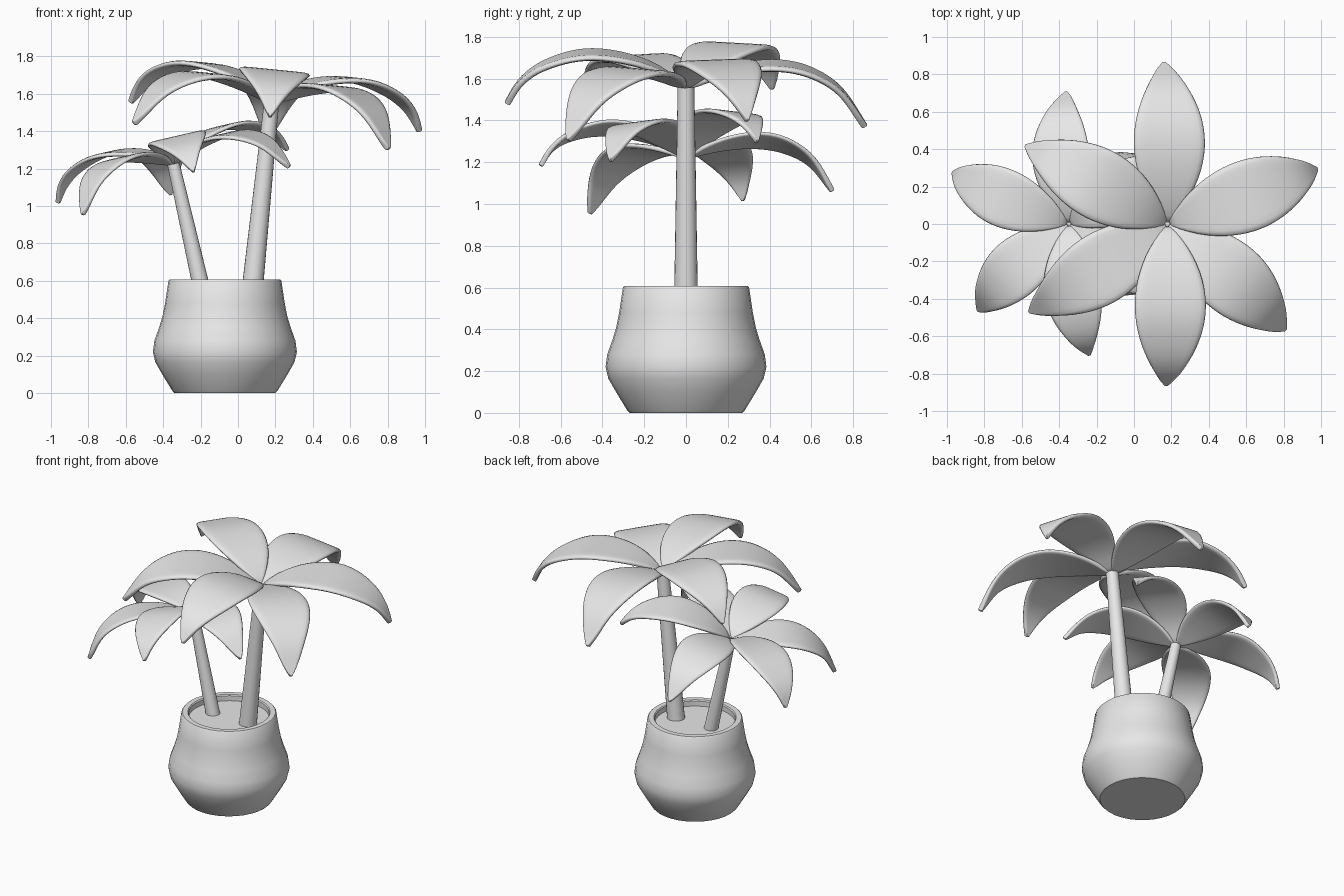
import bpy, bmesh, math
from mathutils import Vector, Matrix

cube = bpy.data.objects.get("Cube")
if cube:
    bpy.data.objects.remove(cube, do_unlink=True)

grey = bpy.data.materials.new("plain_grey")
grey.use_nodes = True
grey.diffuse_color = (0.8, 0.8, 0.8, 1)
grey.node_tree.nodes["Principled BSDF"].inputs["Base Color"].default_value = (0.8, 0.8, 0.8, 1)


def make_object(name, bm, angle=40):
    bmesh.ops.recalc_face_normals(bm, faces=bm.faces)
    mesh = bpy.data.meshes.new(name)
    bm.to_mesh(mesh)
    bm.free()
    mesh.materials.append(grey)
    obj = bpy.data.objects.new(name, mesh)
    bpy.context.collection.objects.link(obj)
    bpy.ops.object.select_all(action="DESELECT")
    obj.select_set(True)
    bpy.context.view_layer.objects.active = obj
    bpy.ops.object.shade_smooth_by_angle(angle=math.radians(angle))
    return obj


def lathe(name, profile, x, sides=32):
    """Spin a radius/height profile; both ends are capped."""
    bm = bmesh.new()
    rings = []
    for r, z in profile:
        rings.append([bm.verts.new((x + r * math.cos(2 * math.pi * i / sides),
                                    r * math.sin(2 * math.pi * i / sides), z))
                      for i in range(sides)])
    for low, high in zip(rings, rings[1:]):
        for i in range(sides):
            j = (i + 1) % sides
            bm.faces.new((low[i], low[j], high[j], high[i]))
    bm.faces.new(rings[0])
    bm.faces.new(rings[-1])
    return make_object(name, bm)


def trunk(name, base, top, r_base, r_top):
    axis = top - base
    bm = bmesh.new()
    bmesh.ops.create_cone(bm, cap_ends=True, segments=20, radius1=r_base,
                          radius2=r_top, depth=axis.length)
    turn = Vector((0, 0, 1)).rotation_difference(axis).to_matrix().to_4x4()
    bm.transform(Matrix.Translation((base + top) / 2) @ turn)
    return make_object(name, bm)


def spline(points, r):
    """Smooth height at distance r along a spine."""
    k = max(i for i in range(len(points) - 1) if points[i][0] <= r)

    def slope(i):
        a, b = points[max(i - 1, 0)], points[min(i + 1, len(points) - 1)]
        return (b[1] - a[1]) / (b[0] - a[0])
    (r0, z0), (r1, z1) = points[k], points[k + 1]
    d = r1 - r0
    t = (r - r0) / d
    return (z0 * (1 + 2 * t) * (1 - t) ** 2 + z1 * t * t * (3 - 2 * t)
            + d * t * (1 - t) * (slope(k) * (1 - t) - slope(k + 1) * t))


# Spines of the raised and the drooping leaf
RAISED = [(0, 0), (0.12, 0.085), (0.3, 0.145), (0.5, 0.16), (0.7, 0.1), (0.81, 0.015), (0.87, -0.085)]
DROOPING = [(0, 0), (0.12, 0.055), (0.3, 0.1), (0.45, 0.108), (0.6, 0.075), (0.75, -0.02), (0.87, -0.195)]


def leaf(name, spine, heading, place, scale):
    length, across, rows = 0.87, 6, 16
    bm = bmesh.new()
    grid = []
    for i in range(rows + 1):
        t = math.sin(math.pi / 2 * i / rows)
        r = length * t
        half = 0.195 * max(math.sin(math.pi * t), 0.012) ** 0.7
        z = spline(spine, min(r, length - 1e-5))
        grid.append([bm.verts.new((r, half * (2 * j / across - 1), z)) for j in range(across + 1)])
    for a, b in zip(grid, grid[1:]):
        for j in range(across):
            bm.faces.new((a[j], b[j], b[j + 1], a[j + 1]))
    bm.transform(place @ Matrix.Rotation(math.radians(heading), 4, "Z") @ Matrix.Scale(scale, 4))
    obj = make_object(name, bm, 180)
    solid = obj.modifiers.new("thickness", "SOLIDIFY")
    solid.thickness = 0.03 * scale
    solid.offset = -1
    soft = obj.modifiers.new("rounding", "SUBSURF")
    soft.levels = soft.render_levels = 1


def crown(prefix, centre, axis, scale, headings):
    turn = Vector((0, 0, 1)).rotation_difference(axis).to_matrix().to_4x4()
    place = Matrix.Translation(centre) @ turn
    for i, heading in enumerate(headings):
        leaf(f"{prefix}_leaf_{i + 1}", (RAISED, DROOPING)[i % 2], heading, place, scale)


# Pot with a hollow rim and soil
lathe("pot", [(0.27, 0), (0.28, 0.01), (0.335, 0.1), (0.372, 0.165), (0.385, 0.22),
              (0.377, 0.28), (0.352, 0.35), (0.334, 0.41), (0.32, 0.48), (0.302, 0.6),
              (0.296, 0.607), (0.262, 0.607), (0.256, 0.6), (0.256, 0.54)], -0.07)
lathe("soil", [(0.258, 0.53), (0.258, 0.565)], -0.07)

# Tall palm
trunk("tall_trunk", Vector((0.075, 0, 0.54)), Vector((0.18, 0, 1.56)), 0.057, 0.04)
crown("tall", Vector((0.18, 0, 1.57)), Vector((0.1, 0, 1)), 1, (20, -41, -90, -147, 151, 90))

# Short palm
trunk("short_trunk", Vector((-0.19, 0, 0.54)), Vector((-0.345, 0, 1.225)), 0.046, 0.033)
crown("short", Vector((-0.35, 0, 1.235)), Vector((-0.23, 0, 1)), 0.82, (29, -31, -82, -139, 157, 94))
